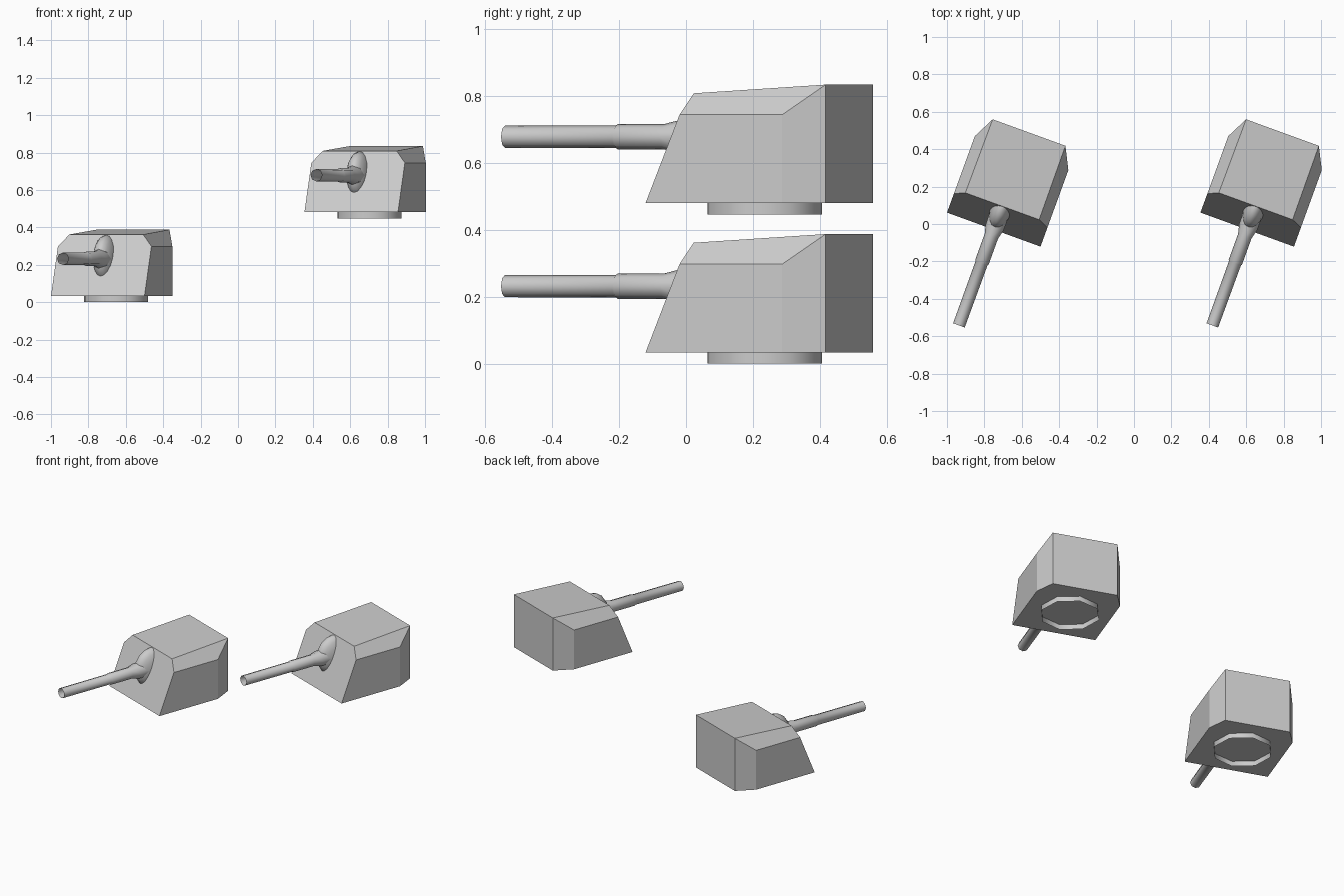
import bpy, bmesh, math
from mathutils import Matrix, Vector

if "Cube" in bpy.data.objects:
    bpy.data.objects.remove(bpy.data.objects["Cube"])


def finish(bm, name, smooth):
    bmesh.ops.recalc_face_normals(bm, faces=bm.faces[:])
    mesh = bpy.data.meshes.new(name)
    for f in bm.faces:
        f.smooth = smooth
    bm.to_mesh(mesh)
    bm.free()
    return mesh


def lathe(name, profile, sides, matrix):
    """Open tube turned around local z from (radius, height) points."""
    bm = bmesh.new()
    rings = []
    for r, h in profile:
        rings.append([bm.verts.new(matrix @ Vector((r * math.cos(a), r * math.sin(a), h)))
                      for a in (2 * math.pi * i / sides for i in range(sides))])
    for lo, hi in zip(rings, rings[1:]):
        for i in range(sides):
            j = (i + 1) % sides
            bm.faces.new((lo[i], lo[j], hi[j], hi[i]))
    return finish(bm, name, True)


def armour_mesh():
    """Angular housing: one half outline, mirrored across x."""
    half = [(.266, -.283, .034), (.266, .152, .034), (.207, .269, .034),   # floor
            (.266, -.175, .298), (.266, .152, .298),                      # shoulder
            (.210, -.150, .362), (.207, .269, .388)]                      # roof
    bm = bmesh.new()
    r = [bm.verts.new(p) for p in half]
    l = [bm.verts.new((-x, y, z)) for x, y, z in half]
    for s in (r, l):
        for ids in ((0, 1, 4, 3), (1, 2, 6, 4), (3, 4, 6, 5)):
            bm.faces.new([s[i] for i in ids])
    bm.faces.new((r[0], r[3], r[5], l[5], l[3], l[0]))     # sloped front
    bm.faces.new((r[2], l[2], l[6], r[6]))                 # back
    bm.faces.new((r[5], r[6], l[6], l[5]))                 # roof
    bm.faces.new((r[0], l[0], l[1], l[2], r[2], r[1]))     # floor
    return finish(bm, "armour_housing", False)


def mantlet_mesh():
    """Narrow rounded gun shield poking through the front plate."""
    bm = bmesh.new()
    bmesh.ops.create_uvsphere(
        bm, u_segments=16, v_segments=10, radius=1,
        matrix=Matrix.Translation((0, -.149, .231)) @ Matrix.Diagonal((.06, .129, .129, 1))
        @ Matrix.Rotation(math.pi / 2, 4, 'Y'))
    return finish(bm, "gun_mantlet", True)


# Barrel runs along -y: local z of the lathe becomes -y
to_front = Matrix.Translation((0, 0, .232)) @ Matrix.Rotation(math.pi / 2, 4, 'X')
barrel = [(.052, .20), (.051, .268), (.038, .32), (.038, .468), (.034, .474), (.033, .828)]

parts = [
    armour_mesh(),
    mantlet_mesh(),
    lathe("gun_barrel", barrel, 8, to_front),
    lathe("base_ring", [(.182, 0), (.182, .035)], 8, Matrix.Identity(4)),
]

# Two identical turrets, the right one raised
for side, place in (("left", (-.653, .236, 0)), ("right", (.702, .236, .447))):
    pose = Matrix.Translation(place) @ Matrix.Rotation(math.radians(-20), 4, 'Z')
    for mesh in parts:
        ob = bpy.data.objects.new(f"{side}_{mesh.name}", mesh)
        ob.matrix_world = pose
        bpy.context.collection.objects.link(ob)
